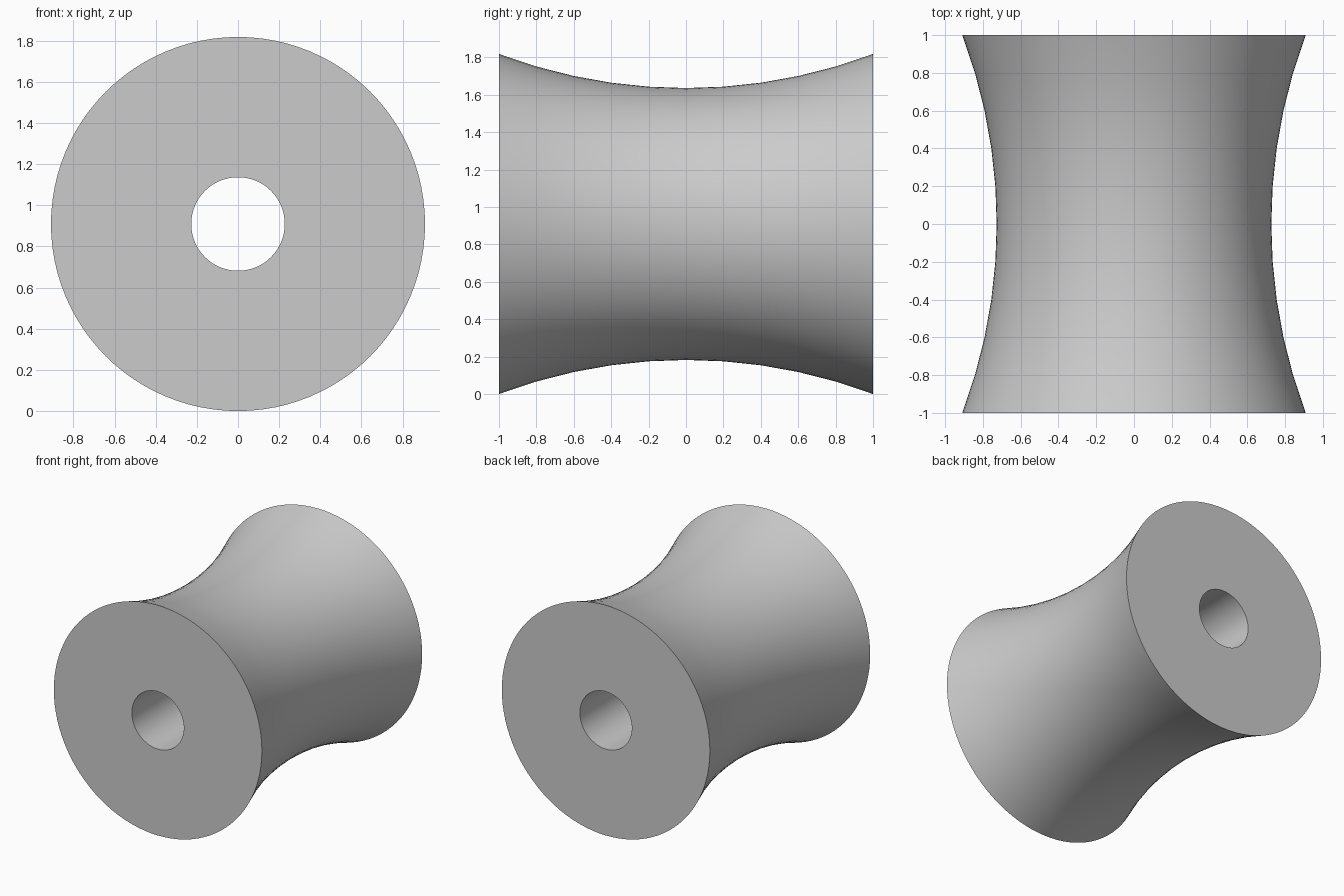
import bpy, bmesh, math

cube = bpy.data.objects.get("Cube")
if cube:
    bpy.data.objects.remove(cube, do_unlink=True)

# Main dimensions
HALF_LENGTH = 1.0
END_RADIUS = 0.909
WAIST_RADIUS = 0.727
BORE_RADIUS = 0.227
SIDES = 96
STEPS = 10

# Plain grey
grey = bpy.data.materials.new("light_grey")
grey.use_nodes = True
colour = (0.6, 0.6, 0.6, 1)
grey.diffuse_color = colour
grey.node_tree.nodes["Principled BSDF"].inputs["Base Color"].default_value = colour

# Concave circular arc for the outside of the roller
sag = END_RADIUS - WAIST_RADIUS
arc = (HALF_LENGTH ** 2 + sag ** 2) / (2 * sag)


def outer_radius(y):
    return WAIST_RADIUS + arc - math.sqrt(arc ** 2 - y ** 2)


# Closed cross-section: outer curve, then back along the bore
stations = [HALF_LENGTH * (2 * i / STEPS - 1) for i in range(STEPS + 1)]
profile = [(outer_radius(y), y) for y in stations]
profile += [(BORE_RADIUS, HALF_LENGTH), (BORE_RADIUS, -HALF_LENGTH)]

# Revolve the section around the y axis
bm = bmesh.new()
verts = [bm.verts.new((r, y, END_RADIUS)) for r, y in profile]
edges = [bm.edges.new((verts[i - 1], verts[i])) for i in range(len(verts))]
bmesh.ops.spin(bm, geom=verts + edges, cent=(0, 0, END_RADIUS), axis=(0, 1, 0),
               angle=math.tau, steps=SIDES, use_merge=True)
bmesh.ops.remove_doubles(bm, verts=bm.verts, dist=0.0001)
bmesh.ops.recalc_face_normals(bm, faces=bm.faces)

mesh = bpy.data.meshes.new("roller")
bm.to_mesh(mesh)
bm.free()
mesh.materials.append(grey)
roller = bpy.data.objects.new("roller", mesh)
bpy.context.collection.objects.link(roller)

# Smooth curved surfaces, sharp rims
bpy.context.view_layer.objects.active = roller
roller.select_set(True)
bpy.ops.object.shade_smooth_by_angle(angle=math.radians(30))
